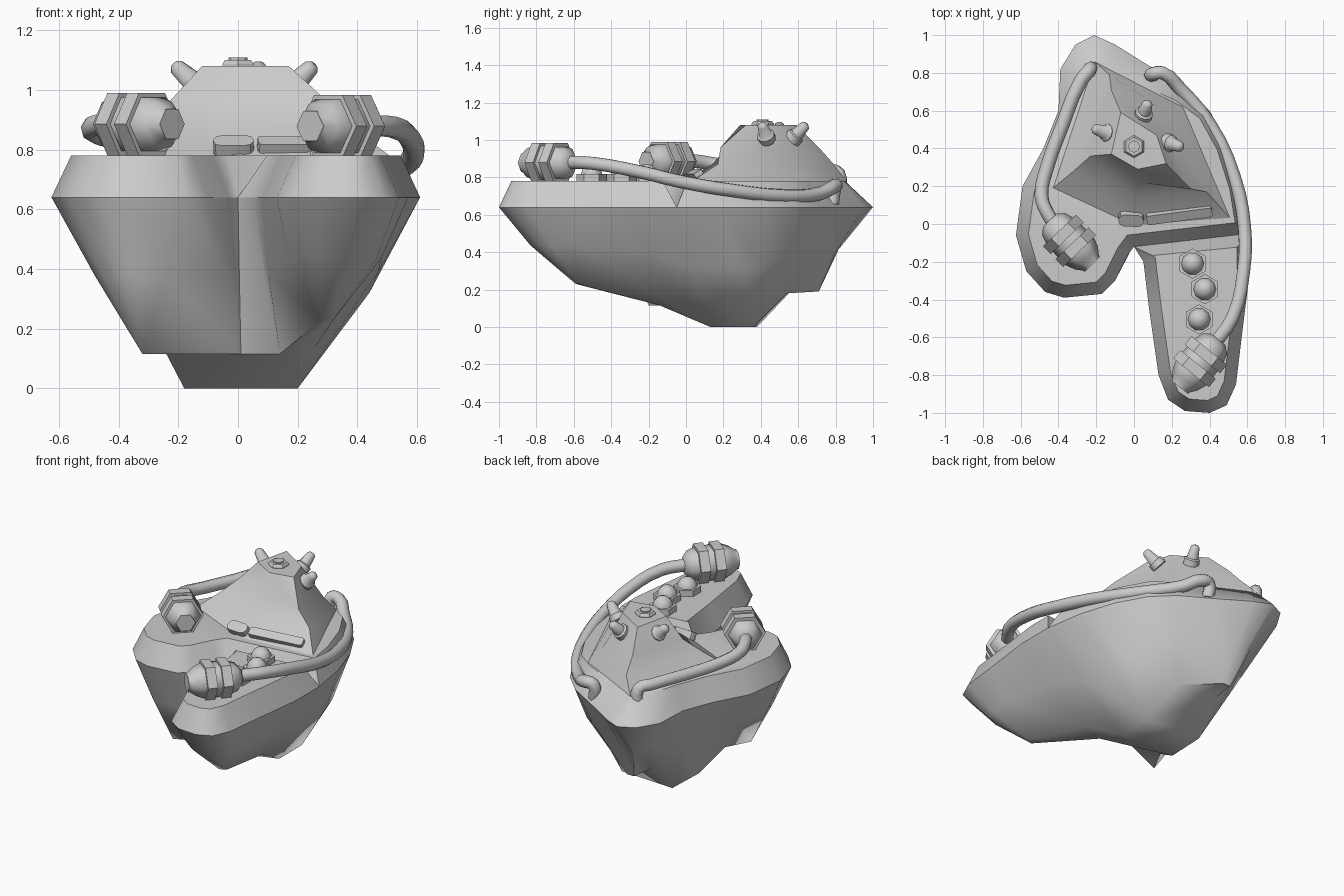
import bpy, bmesh, math
from mathutils import Vector, Matrix

if "Cube" in bpy.data.objects:
    bpy.data.objects.remove(bpy.data.objects["Cube"])

grey = bpy.data.materials.new("plain grey")
grey.diffuse_color = (0.6, 0.6, 0.6, 1)
grey.use_nodes = True
grey.node_tree.nodes["Principled BSDF"].inputs["Base Color"].default_value = grey.diffuse_color


def finish(name, bm, angle=35):
    bmesh.ops.remove_doubles(bm, verts=bm.verts, dist=1e-5)
    bmesh.ops.recalc_face_normals(bm, faces=bm.faces)
    me = bpy.data.meshes.new(name)
    bm.to_mesh(me)
    bm.free()
    me.materials.append(grey)
    ob = bpy.data.objects.new(name, me)
    bpy.context.collection.objects.link(ob)
    bpy.ops.object.select_all(action='DESELECT')
    ob.select_set(True)
    bpy.context.view_layer.objects.active = ob
    bpy.ops.object.shade_smooth_by_angle(angle=math.radians(angle))
    return ob


def face(bm, verts):
    vs = list(dict.fromkeys(verts))
    if len(vs) > 2:
        bm.faces.new(vs)


def bridge(bm, a, b):
    for i in range(len(a)):
        j = (i + 1) % len(a)
        face(bm, (a[i], a[j], b[j], b[i]))


def loft(name, rings, angle=35, caps=(True, True), mat=None):
    bm = bmesh.new()
    vr = [[bm.verts.new(p) for p in r] for r in rings]
    for a, b in zip(vr, vr[1:]):
        bridge(bm, a, b)
    if caps[0]:
        bm.faces.new(vr[0])
    if caps[1]:
        bm.faces.new(vr[-1])
    if mat:
        bm.transform(mat)
    return finish(name, bm, angle)


def inset(pts, d, back=0.0):
    """Move a counter-clockwise outline inward by d, with extra at the back."""
    out = []
    for i, p in enumerate(pts):
        a = (p - pts[i - 1]).normalized()
        b = (pts[(i + 1) % len(pts)] - p).normalized()
        n = Vector((-a.y - b.y, a.x + b.x)).normalized()
        e = d + back * min(1, max(0, (p.y - .6) / .4))
        out.append(p + n * e / max(0.6, n.dot(Vector((-a.y, a.x)))))
    return out


def at(pts, z):
    return [Vector((p[0], p[1], z)) for p in pts]


# widest outline of the body: x, y, index of the keel point below
OUT = [(-.21, 1, 0), (-.31, .95, 0), (-.39, .82, 1), (-.40, .6, 2), (-.48, .4, 3),
       (-.59, .2, 4), (-.625, -.06, 5), (-.57, -.25, 5), (-.47, -.36, 5), (-.37, -.39, 5),
       (-.17, -.37, 5), (-.10, -.30, 6), (-.03, -.16, 6), (0, -.12, 6), (.05, -.2, 7),
       (.08, -.45, 7), (.13, -.8, 8), (.18, -.93, 8), (.27, -.99, 8), (.40, -1, 8),
       (.49, -.96, 9), (.54, -.85, 9), (.57, -.6, 9), (.61, -.28, 10), (.61, -.05, 11),
       (.57, .2, 12), (.5, .42, 12), (.4, .6, 13), (.28, .72, 13), (.06, .85, 14), (-.1, .95, 14)]
KEEL = [(-.13, .71, .19), (-.15, .56, .19), (-.17, .38, 0), (-.18, .13, 0), (-.24, -.05, .115),
        (-.32, -.2, .115), (.01, -.06, .115), (.14, -.14, .115), (.28, -.59, .23), (.32, -.57, .23),
        (.26, -.12, .14), (.2, .13, 0), (.2, .36, 0), (.12, .54, .18), (-.08, .71, .19)]
outline = [Vector(p[:2]) for p in OUT]

# lower hull: outline, middle ring (bulged in front, pinched at the back), keel
bm = bmesh.new()
keel = [bm.verts.new(k) for k in KEEL]
rim = [bm.verts.new(p) for p in at(outline, .64)]
mid = []
for p, q, o in zip(OUT, outline, inset(outline, -.035, .07)):
    k = Vector(KEEL[p[2]])
    m = Vector((q.x, q.y, .64)).lerp(k, .5)
    w = .2 if 2 < p[2] < 8 else 1
    mid.append(bm.verts.new(m + w * Vector((o.x - q.x, o.y - q.y, 0))))
low = [keel[p[2]] for p in OUT]
bridge(bm, rim, mid)
bridge(bm, mid, low)
for f in ((0, 1, 13, 14), (1, 2, 12, 13), (2, 3, 11, 12), (3, 4, 6), (3, 6, 7, 11),
          (4, 5, 6), (7, 10, 11), (7, 8, 9, 10)):
    face(bm, [keel[i] for i in f])
finish("hull", bm, 48)

# bevelled decks: main body and forward arm, with a valley between them
for name, idx in (("main_deck", list(range(14)) + list(range(24, 31))),
                  ("arm_deck", list(range(13, 25)))):
    pts = [outline[i] for i in idx]
    loft(name, [at(pts, .64), at(inset(pts, .065, .075), .78)], 50, (False, True))

# faceted dome with a sloping skirt
loft("dome", [
    at([(-.21, .86), (.26, .62), (.51, .03), (0, -.01), (-.43, .19)], .778),
    at([(-.13, .79), (.19, .58), (.385, .17), (.01, .14), (-.32, .28)], .87),
    at([(-.12, .71), (.15, .54), (.30, .185), (.03, .22), (-.23, .36)], .96),
    at([(-.07, .59), (.12, .47), (.17, .32), (.02, .29), (-.12, .37)], 1.08)], 33, (False, True))


def lathe(name, profile, base, axis, n=12, angle=35, turn=0.0):
    """Turn (radius, height) points around an axis through base."""
    rings = [[(r * math.cos(turn + 2 * math.pi * i / n),
               r * math.sin(turn + 2 * math.pi * i / n), h) for i in range(n)] for r, h in profile]
    z = Vector(axis).normalized()
    x = Vector((0, 0, 1)).cross(z)
    x = x.normalized() if x.length > 1e-4 else Vector((1, 0, 0))
    m = Matrix((x, z.cross(x), z)).transposed().to_4x4()
    return loft(name, rings, angle, mat=Matrix.Translation(base) @ m)


# dome knob and spikes
lathe("knob_base", [(.06, 0), (.06, .012), (.05, .025)], (0, .41, 1.075), (0, 0, 1), 6, 20, math.pi / 6)
lathe("knob_top", [(.032, 0), (.032, .028)], (0, .41, 1.08), (0, 0, 1), 8)
for b, t in (((-.12, .475, 1.0), (-.215, .505, 1.085)), ((.045, .565, 1.0), (.075, .645, 1.085)),
             ((.17, .435, 1.0), (.255, .405, 1.085))):
    d = Vector(t) - Vector(b)
    L = d.length
    lathe("spike", [(.048, 0), (.048, .3 * L), (.036, .36 * L), (.027, .9 * L), (.015, L)], b, d, 10, 50)

# domed studs on hexagonal bases
for x, y in ((.31, -.21), (.375, -.345), (.345, -.505)):
    lathe("stud_base", [(.08, 0), (.08, .04)], (x, y, .778), (0, 0, 1), 6, turn=math.pi / 6)
    lathe("stud_cap", [(.06, 0), (.06, .03), (.05, .055), (.03, .075), (.006, .082)],
          (x, y, .79), (0, 0, 1), 10, 60)


# rounded bars on the dome's front slope
def bar(name, centre, length, width, corner, yaw):
    pts = []
    for sx, sy, a0 in ((1, 1, 0), (-1, 1, 90), (-1, -1, 180), (1, -1, 270)):
        for a in (0, 45, 90):
            t = math.radians(a0 + a)
            pts.append((sx * (length / 2 - corner) + corner * math.cos(t),
                        sy * (width / 2 - corner) + corner * math.sin(t)))
    m = (Matrix.Translation(centre) @ Matrix.Rotation(yaw, 4, 'Z') @ Matrix.Rotation(math.radians(30), 4, 'X'))
    loft(name, [at(pts, -.03), at(pts, .018)], mat=m)


bar("short_bar", (-.015, .025, .815), .135, .07, .03, -.05)
bar("long_bar", (.24, .048, .815), .35, .055, .012, .13)

# hexagonal couplings with two raised bands
for c, d in (((-.335, -.095, .885), (.27, -.28, 0)), ((.345, -.735, .878), (-.21, -.26, 0))):
    c, d = Vector(c), Vector(d).normalized()
    lathe("coupling_body", [(.05, -.16), (.085, -.13), (.1, -.08), (.105, 0), (.103, .075),
                            (.085, .12), (.058, .155), (.058, .165)], c, d, 6, 62)
    for h in (-.085, .01):
        lathe("coupling_band", [(.121, 0), (.121, .058)], c + d * h, d, 6)


# bent hoses
def hose(name, pts, r=.037):
    cu = bpy.data.curves.new(name, 'CURVE')
    cu.dimensions = '3D'
    cu.bevel_depth = r
    cu.bevel_resolution = 2
    cu.use_fill_caps = True
    cu.resolution_u = 3
    sp = cu.splines.new('BEZIER')
    sp.bezier_points.add(len(pts) - 1)
    for bp, p in zip(sp.bezier_points, pts):
        bp.co = p
        bp.handle_left_type = bp.handle_right_type = 'AUTO'
    cu.materials.append(grey)
    ob = bpy.data.objects.new(name, cu)
    bpy.context.collection.objects.link(ob)


hose("right_hose", [(.1, .78, .66), (.1, .795, .75), (.15, .80, .755), (.24, .72, .715), (.4, .53, .70),
                    (.53, .25, .73), (.585, -.02, .775), (.58, -.25, .83), (.52, -.5, .875), (.43, -.63, .88)])
hose("left_hose", [(-.235, .82, .72), (-.235, .815, .82), (-.28, .76, .835), (-.38, .52, .84),
                   (-.46, .3, .85), (-.49, .15, .87), (-.46, .06, .885), (-.39, -.04, .885)])
